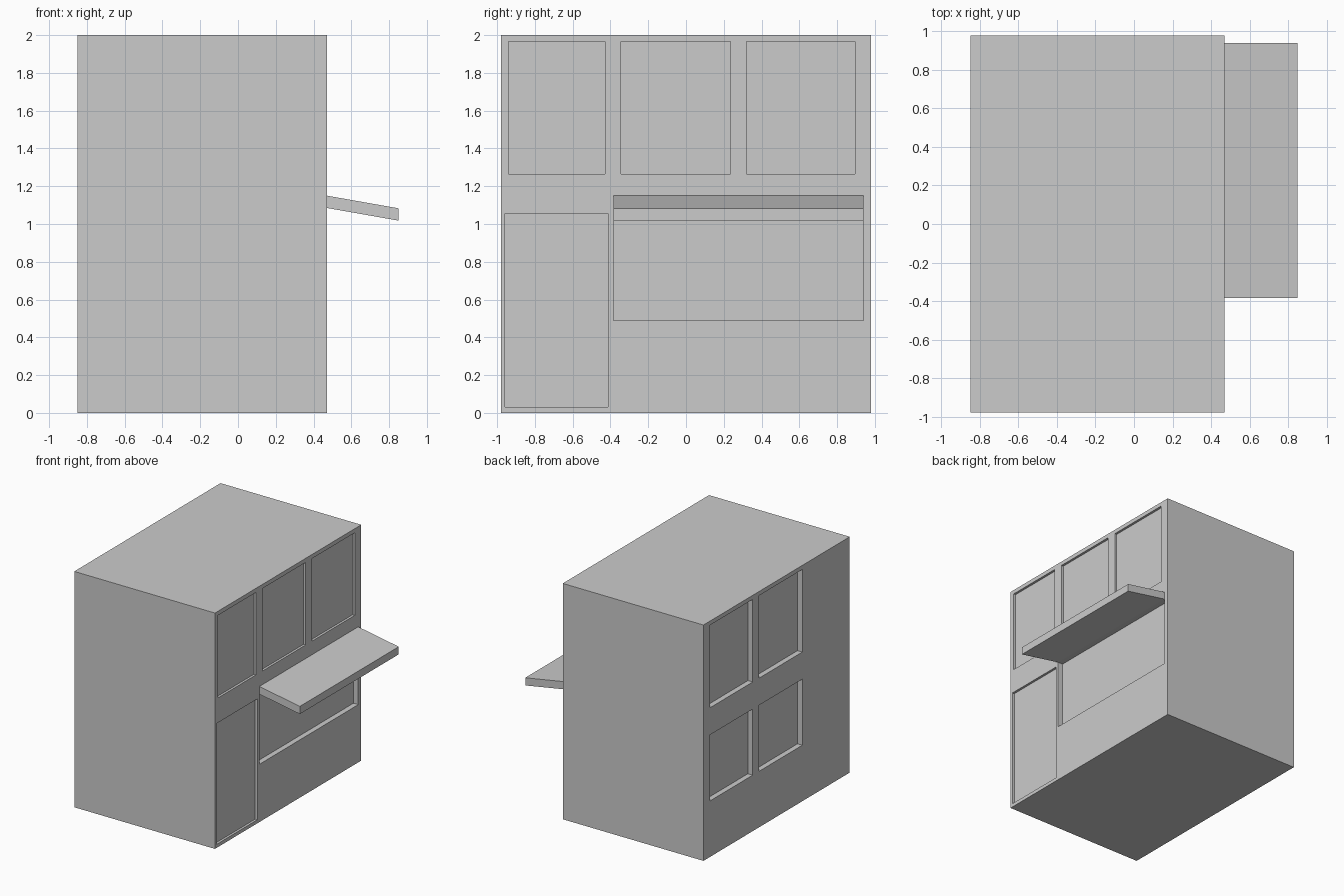
import bpy

if "Cube" in bpy.data.objects:
    bpy.data.objects.remove(bpy.data.objects["Cube"])

X0, X1 = -0.85, 0.47      # back and street walls
Y = 0.98
SHALLOW, DEEP = 0.02, 0.045


def prism(name, profile, y0, y1):
    """Extrude an (x, z) profile, counter-clockwise seen from -y, along y."""
    n = len(profile)
    verts = [(x, y, z) for y in (y0, y1) for x, z in profile]
    faces = [list(range(n)), list(range(2 * n - 1, n - 1, -1))]
    faces += [[i, i + n, (i + 1) % n + n, (i + 1) % n] for i in range(n)]
    mesh = bpy.data.meshes.new(name)
    mesh.from_pydata(verts, [], faces)
    obj = bpy.data.objects.new(name, mesh)
    bpy.context.collection.objects.link(obj)
    return obj


def box(name, x0, x1, y0, y1, z0, z1):
    return prism(name, [(x0, z0), (x1, z0), (x1, z1), (x0, z1)], y0, y1)


def recess(target, x0, x1, y0, y1, z0, z1):
    """Sink a rectangular panel into a wall."""
    cutter = box("cutter", x0, x1, y0, y1, z0, z1)
    cutter.hide_render = True
    mod = target.modifiers.new("recess", 'BOOLEAN')
    mod.operation = 'DIFFERENCE'
    mod.solver = 'EXACT'
    mod.object = cutter
    bpy.context.view_layer.objects.active = target
    bpy.ops.object.modifier_apply(modifier=mod.name)
    bpy.data.objects.remove(cutter)


# Building block
building = box("building", X0, X1, -Y, Y, 0, 2)

# Street side: upper windows, door, shop window
middle, outer = (-0.345, 0.235), (0.32, 0.895)
for y0, y1 in [(-0.94, -0.43), middle, outer]:
    recess(building, X1 - SHALLOW, X1 + 0.1, y0, y1, 1.265, 1.965)
recess(building, X1 - SHALLOW, X1 + 0.1, -0.957, -0.412, 0.03, 1.055)
recess(building, X1 - DEEP, X1 + 0.1, -0.385, 0.94, 0.49, 1.085)

# Back side: two rows of windows
for z0, z1 in [(1.265, 1.965), (0.475, 1.035)]:
    for y0, y1 in [middle, outer]:
        recess(building, X0 - 0.1, X0 + DEEP, y0, y1, z0, z1)

# Sloping awning, its underside reaching the recessed shop window
inner = X1 - DEEP
awning = prism("awning", [(inner, 1.093), (0.85, 1.018), (0.85, 1.083),
                          (X1, 1.15), (X1, 1.085), (inner, 1.085)][1:5],
               -0.385, 0.94)
